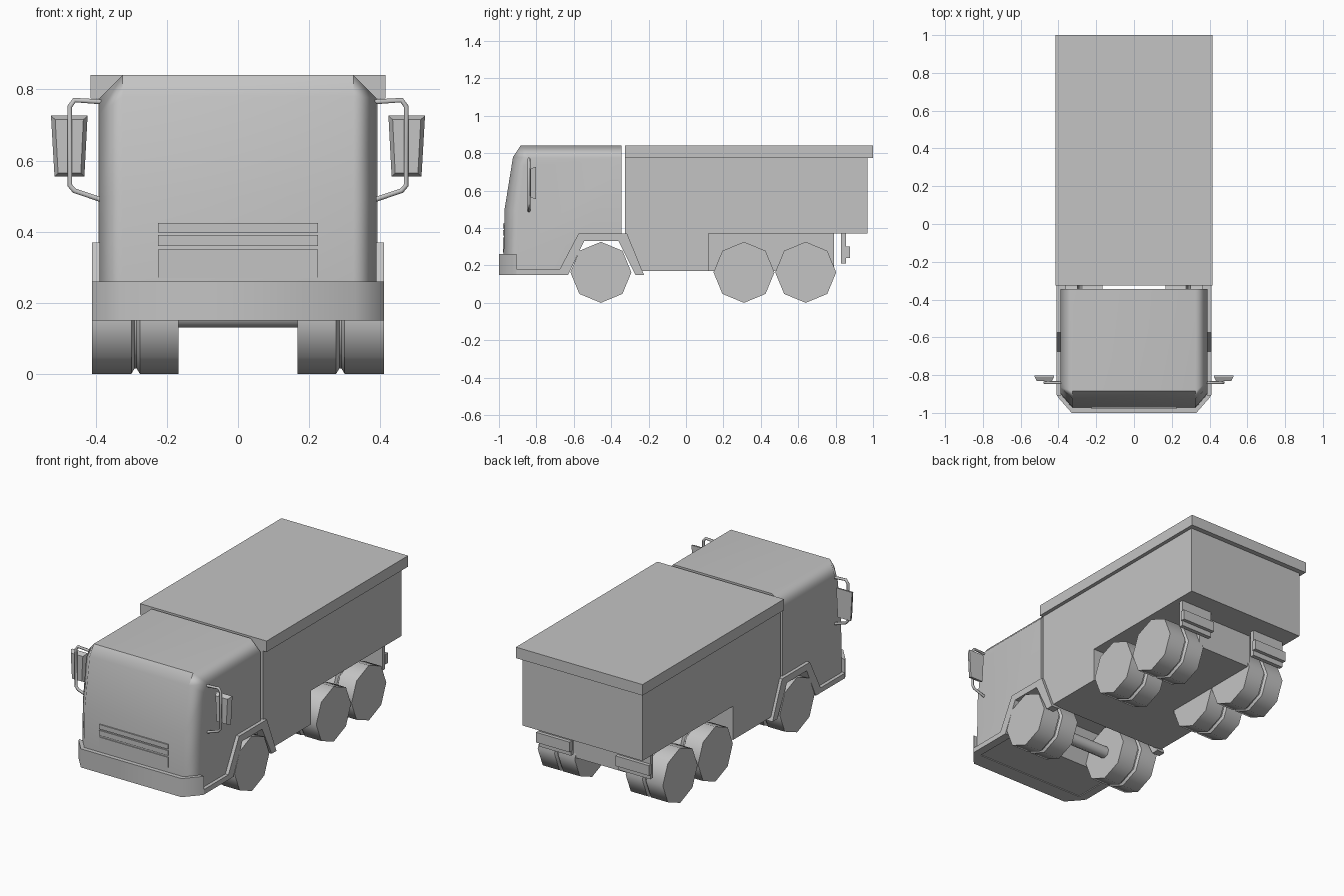
import bpy, bmesh, math

cube = bpy.data.objects.get("Cube")
if cube:
    bpy.data.objects.remove(cube, do_unlink=True)

grey = bpy.data.materials.new("plain_grey")
grey.use_nodes = True
grey.diffuse_color = (0.55, 0.55, 0.55, 1)
grey.node_tree.nodes["Principled BSDF"].inputs["Base Color"].default_value = (0.55, 0.55, 0.55, 1)


def loft(name, sections, angle=None):
    """Closed solid through equal-length rings of points."""
    bm = bmesh.new()
    rings = [[bm.verts.new(p) for p in s] for s in sections]
    for a, b in zip(rings, rings[1:]):
        for i in range(len(a)):
            j = (i + 1) % len(a)
            bm.faces.new((a[i], a[j], b[j], b[i]))
    bm.faces.new(rings[0])
    bm.faces.new(rings[-1])
    bmesh.ops.recalc_face_normals(bm, faces=bm.faces)
    mesh = bpy.data.meshes.new(name)
    bm.to_mesh(mesh)
    bm.free()
    mesh.materials.append(grey)
    obj = bpy.data.objects.new(name, mesh)
    bpy.context.collection.objects.link(obj)
    if angle:
        select(obj)
        bpy.ops.object.shade_smooth_by_angle(angle=math.radians(angle))
    return obj


def select(obj):
    bpy.ops.object.select_all(action='DESELECT')
    obj.select_set(True)
    bpy.context.view_layer.objects.active = obj


def prism(name, profile, x0, x1):
    """Side profile of (y, z) points pulled along x."""
    return loft(name, [[(x, y, z) for y, z in profile] for x in (x0, x1)])


def box(name, x0, x1, y0, y1, z0, z1):
    return prism(name, [(y0, z0), (y1, z0), (y1, z1), (y0, z1)], x0, x1)


# Cab: side profile narrows towards its outer sides, with the wheel arch cut in
arch = [(-0.345, 0.35), (-0.36, 0.33), (-0.545, 0.33), (-0.63, 0.155)]
middle = [(-0.975, 0.155), (-0.975, 0.26), (-0.97, 0.5), (-0.925, 0.78), (-0.885, 0.84), (-0.345, 0.84)]
outer = [(-0.9, 0.155), (-0.9, 0.26), (-0.895, 0.49), (-0.865, 0.73), (-0.835, 0.775), (-0.345, 0.775)]
cab = loft("cab", [[(x, y, z) for y, z in arch + front]
                   for x, front in ((-0.39, outer), (-0.325, middle), (0.325, middle), (0.39, outer))], 50)
cab.modifiers.new("even_shading", 'WEIGHTED_NORMAL').keep_sharp = True

# Front bumper and grille
plan = [(-0.41, -0.905), (-0.4, -0.92), (-0.33, -1), (0.33, -1), (0.4, -0.92), (0.41, -0.905)]
loft("bumper", [[(x, y, z) for x, y in plan] for z in (0.15, 0.26)], 50)
for i, (low, high) in enumerate(((0.27, 0.35), (0.36, 0.39), (0.398, 0.425))):
    box(f"grille_slat_{i + 1}", -0.225, 0.225, -0.979, -0.965, low, high)

# Cargo body, lid and chassis
prism("cargo_body", [(-0.325, 0.8), (-0.325, 0.36), (-0.24, 0.17), (0.12, 0.17),
                     (0.12, 0.37), (0.97, 0.37), (0.97, 0.8)], -0.393, 0.393)
box("cargo_lid", -0.415, 0.415, -0.325, 1, 0.775, 0.84)
box("chassis", -0.185, 0.185, 0.1, 0.79, 0.17, 0.38)

# Front axle
octagon = [(math.cos(k * math.pi / 4), math.sin(k * math.pi / 4)) for k in range(8)]
loft("front_axle", [[(x, -0.455 + 0.035 * c, 0.165 + 0.035 * s) for c, s in octagon]
                    for x in (-0.2, 0.2)], 50)

fender = [(-0.905, 0.15), (-0.63, 0.15), (-0.545, 0.33), (-0.36, 0.33), (-0.27, 0.15),
          (-0.225, 0.15), (-0.315, 0.37), (-0.575, 0.37), (-0.675, 0.18), (-0.905, 0.18)]
tyre = [(0.41, 0.163), (0.3, 0.163), (0.291, 0.148), (0.285, 0.148), (0.276, 0.163), (0.167, 0.163)]

for side, s in (("left", 1), ("right", -1)):
    # Fender trim around the front wheel
    prism(side + "_fender", fender, s * 0.36, s * 0.41)

    # Paired wheels
    for label, y in (("front", -0.455), ("middle", 0.31), ("rear", 0.64)):
        loft(f"{side}_{label}_wheel",
             [[(s * x, y + r * c, 0.163 + r * v) for c, v in octagon] for x, r in tyre], 50)

    # Mud flap with tail light
    box(side + "_mud_flap", s * 0.155, s * 0.365, 0.83, 0.855, 0.21, 0.38)
    box(side + "_tail_light", s * 0.15, s * 0.37, 0.85, 0.876, 0.24, 0.3)

    # Mirror bracket tube
    path = [(0.385, 0.765), (0.46, 0.77), (0.473, 0.752), (0.473, 0.53), (0.46, 0.515), (0.385, 0.49)]
    curve = bpy.data.curves.new(side + "_mirror_bracket", 'CURVE')
    curve.dimensions = '3D'
    curve.bevel_depth = 0.008
    curve.bevel_resolution = 1
    curve.use_fill_caps = True
    spline = curve.splines.new('POLY')
    spline.points.add(len(path) - 1)
    for point, (x, z) in zip(spline.points, path):
        point.co = (s * x, -0.84, z, 1)
    curve.materials.append(grey)
    bracket = bpy.data.objects.new(side + "_mirror_bracket", curve)
    bpy.context.collection.objects.link(bracket)
    select(bracket)
    bpy.ops.object.convert(target='MESH')

    # Mirror housing, narrower at the bottom and towards the front
    rear_face = [(0.432, 0.555), (0.516, 0.555), (0.526, 0.726), (0.423, 0.726)]
    front_face = [(0.442, 0.565), (0.506, 0.565), (0.514, 0.715), (0.435, 0.715)]
    loft(side + "_mirror", [[(s * x, y, z) for x, z in face] for y, face in
                            ((-0.832, front_face), (-0.81, rear_face), (-0.803, rear_face))])
